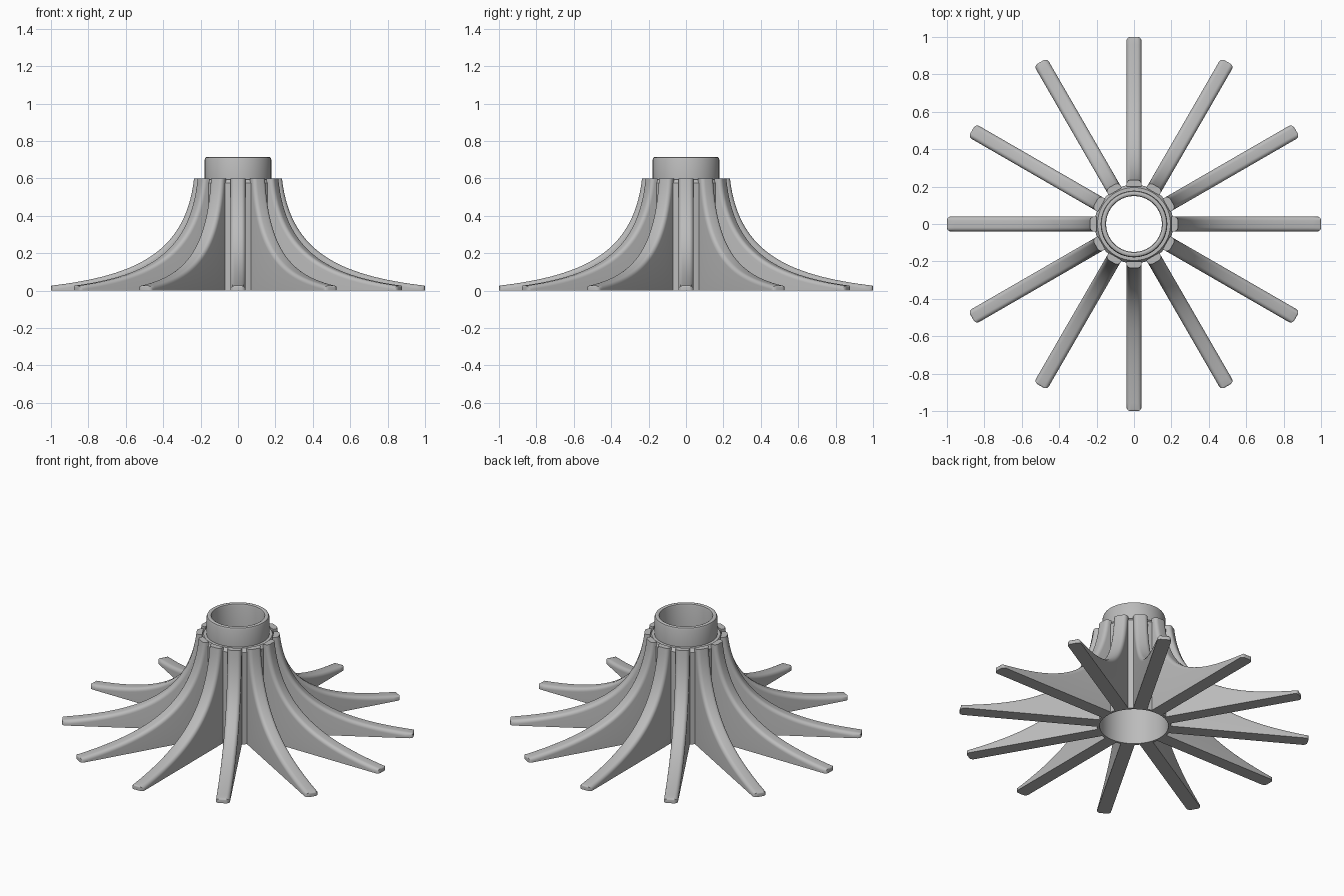
import bpy, bmesh, math
from mathutils import Vector
from mathutils.geometry import interpolate_bezier

cube = bpy.data.objects.get("Cube")
if cube:
    bpy.data.objects.remove(cube, do_unlink=True)

grey = bpy.data.materials.new("plain grey")
grey.use_nodes = True
grey.diffuse_color = (0.5, 0.5, 0.5, 1)
grey.node_tree.nodes["Principled BSDF"].inputs["Base Color"].default_value = (0.5, 0.5, 0.5, 1)


def finish(name, bm):
    bmesh.ops.recalc_face_normals(bm, faces=bm.faces)
    mesh = bpy.data.meshes.new(name)
    bm.to_mesh(mesh)
    bm.free()
    mesh.materials.append(grey)
    obj = bpy.data.objects.new(name, mesh)
    bpy.context.collection.objects.link(obj)
    bpy.ops.object.select_all(action="DESELECT")
    obj.select_set(True)
    bpy.context.view_layer.objects.active = obj
    bpy.ops.object.shade_smooth_by_angle(angle=math.radians(35))
    return obj


def lathe(name, profile, steps=96):
    """Revolve a closed (radius, height) outline about z."""
    bm = bmesh.new()
    verts = [bm.verts.new((r, 0, z)) for r, z in profile]
    edges = [bm.edges.new((verts[i - 1], verts[i])) for i in range(len(verts))]
    bmesh.ops.spin(bm, geom=verts + edges, cent=(0, 0, 0), axis=(0, 0, 1),
                   angle=math.tau, steps=steps, use_merge=True)
    bmesh.ops.remove_doubles(bm, verts=bm.verts, dist=1e-5)
    return finish(name, bm)


# Hollow hub, wide below, with a narrower rounded collar on top
lathe("hub", [(0.195, 0), (0.21, 0), (0.21, 0.575), (0.195, 0.595), (0.178, 0.595),
              (0.178, 0.7), (0.174, 0.711), (0.165, 0.715),
              (0.16, 0.715), (0.152, 0.711), (0.149, 0.7), (0.149, 0.5), (0.195, 0.48)])

# One curved fin: a side outline given thickness, then rounded along its ridge and tip
HALF = 0.04
TOP, FOOT, TIP, INNER = 0.6, 0.026, 1.0, 0.2
ridge = interpolate_bezier(Vector((0.235, 0, TOP)), Vector((0.28, 0, 0.2)),
                           Vector((0.55, 0, 0.08)), Vector((TIP, 0, FOOT)), 32)
outline = [Vector((INNER, 0, 0)), Vector((INNER, 0, TOP))] + list(ridge) + [Vector((TIP, 0, 0))]

bm = bmesh.new()
side = bm.faces.new([bm.verts.new(p + Vector((0, -HALF, 0))) for p in outline])
extruded = bmesh.ops.extrude_face_region(bm, geom=[side])["geom"]
bmesh.ops.translate(bm, vec=(0, 2 * HALF, 0),
                    verts=[v for v in extruded if isinstance(v, bmesh.types.BMVert)])


def is_rounded(edge):
    a, b = (v.co for v in edge.verts)
    along_side = abs(a.y - b.y) < 1e-5
    on_outside = min(a.x, b.x) > INNER + 0.01 and max(a.z, b.z) > 0.001
    return along_side and on_outside


bmesh.ops.bevel(bm, geom=[e for e in bm.edges if is_rounded(e)], offset=0.022,
                offset_type="OFFSET", segments=5, profile=0.5, affect="EDGES",
                clamp_overlap=False)
# Soften the upper lip of the tip
lip = [e for e in bm.edges if all(v.co.x > TIP - 0.001 and v.co.z > 0.015 for v in e.verts)]
bmesh.ops.bevel(bm, geom=lip, offset=0.008, segments=3, profile=0.5, affect="EDGES")
fin = finish("fin_1", bm)

# Twelve fins around the hub
COUNT = 12
for i in range(1, COUNT):
    copy = fin.copy()
    copy.name = f"fin_{i + 1}"
    copy.rotation_euler.z = i * math.tau / COUNT
    bpy.context.collection.objects.link(copy)
